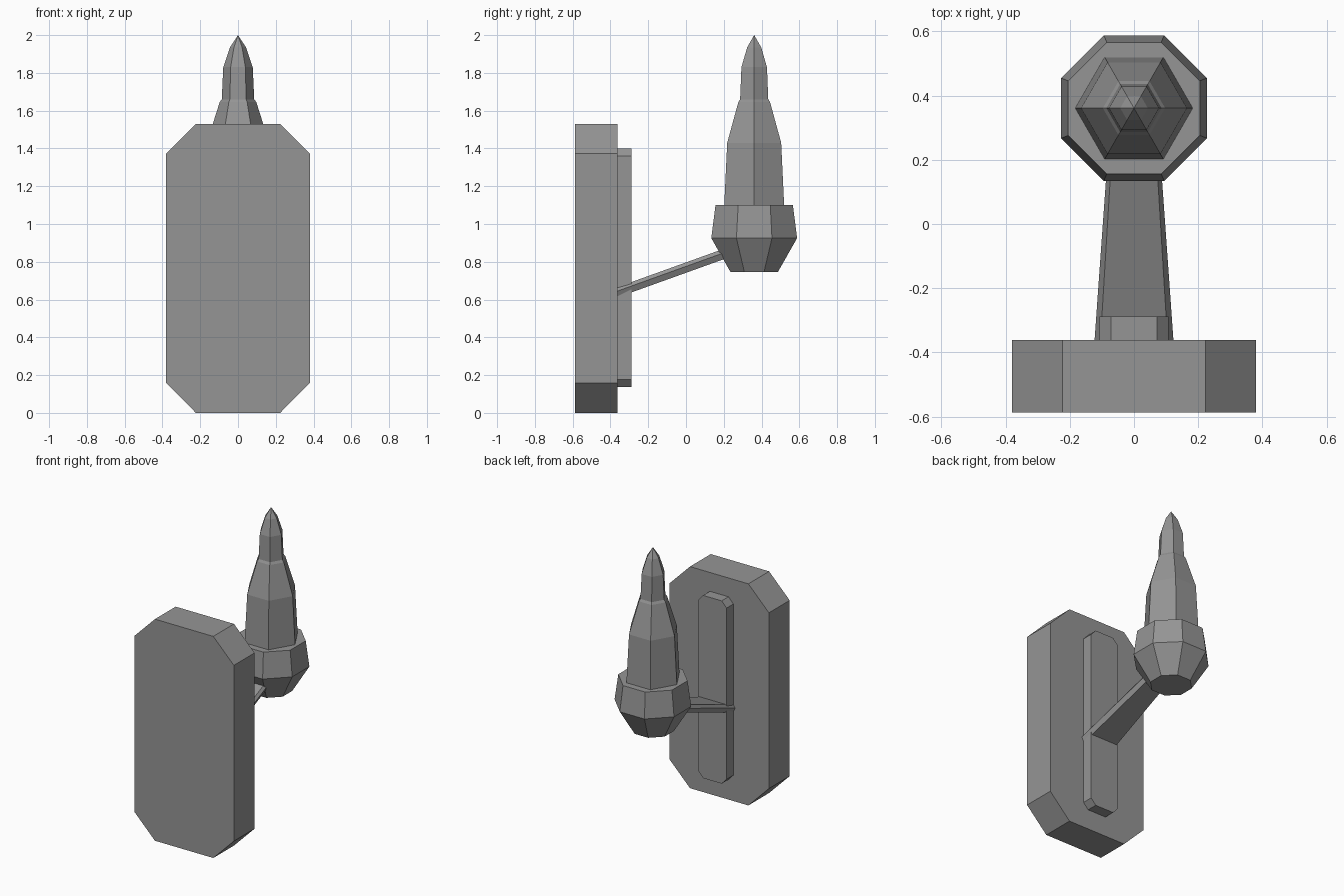
import bpy, bmesh, math
from mathutils import Vector

if "Cube" in bpy.data.objects:
    bpy.data.objects.remove(bpy.data.objects["Cube"])

metal = bpy.data.materials.new("grey metal")
metal.diffuse_color = (0.3, 0.3, 0.3, 1)
metal.use_nodes = True
metal.node_tree.nodes["Principled BSDF"].inputs["Base Color"].default_value = metal.diffuse_color


def make(name, rings):
    """Skin a stack of equal-sized rings, capping both ends (a one-point ring is a tip)."""
    bm = bmesh.new()
    loops = [[bm.verts.new(p) for p in ring] for ring in rings]
    for a, b in zip(loops, loops[1:]):
        n = len(a)
        for i in range(n):
            j = (i + 1) % n
            if len(b) == 1:
                bm.faces.new((a[i], a[j], b[0]))
            else:
                bm.faces.new((a[i], a[j], b[j], b[i]))
    for end in (loops[0], loops[-1]):
        if len(end) > 2:
            bm.faces.new(end)
    bmesh.ops.recalc_face_normals(bm, faces=bm.faces)
    mesh = bpy.data.meshes.new(name)
    bm.to_mesh(mesh)
    bm.free()
    mesh.materials.append(metal)
    obj = bpy.data.objects.new(name, mesh)
    bpy.context.collection.objects.link(obj)
    return obj


def plate(name, w, z0, z1, cx, cz, y0, y1):
    """Upright board with chamfered corners."""
    outline = [(w - cx, z0), (w, z0 + cz), (w, z1 - cz), (w - cx, z1),
               (cx - w, z1), (-w, z1 - cz), (-w, z0 + cz), (cx - w, z0)]
    make(name, [[(x, y, z) for x, z in outline] for y in (y0, y1)])


def turned(name, sides, turn, profile, cy=0.361):
    """Faceted turned part from (radius, height) pairs."""
    rings = []
    for r, z in profile:
        if r == 0:
            rings.append([(0, cy, z)])
        else:
            rings.append([(r * math.cos(turn + i * math.tau / sides),
                           cy + r * math.sin(turn + i * math.tau / sides), z)
                          for i in range(sides)])
    make(name, rings)


# wall mount
plate("wall_plate", 0.38, 0, 1.53, 0.157, 0.158, -0.588, -0.362)
plate("raised_panel", 0.108, 0.138, 1.40, 0.037, 0.04, -0.362, -0.288)

# tapering flat arm, rising from the panel into the cup
section = [(-1, 0), (-0.85, -0.034), (0.85, -0.034),
           (1, 0), (0.85, 0.021), (-0.85, 0.021)]
make("arm", [[(x * w, y, z + dz) for x, dz in section]
             for y, z, w in ((-0.363, 0.645, 0.123), (0.24, 0.862, 0.08))])

# eight-sided cup
k = 1 / math.cos(math.pi / 8)
turned("cup", 8, math.pi / 8,
       [(0.125 * k, 0.745), (0.227 * k, 0.925), (0.205 * k, 1.10)])

# six-sided flame with a small ledge below the tip
turned("flame", 6, 0,
       [(0.183, 1.09), (0.183, 1.10), (0.165, 1.43), (0.097, 1.645),
        (0.086, 1.66), (0.078, 1.83), (0.043, 1.935), (0, 2.0)])
